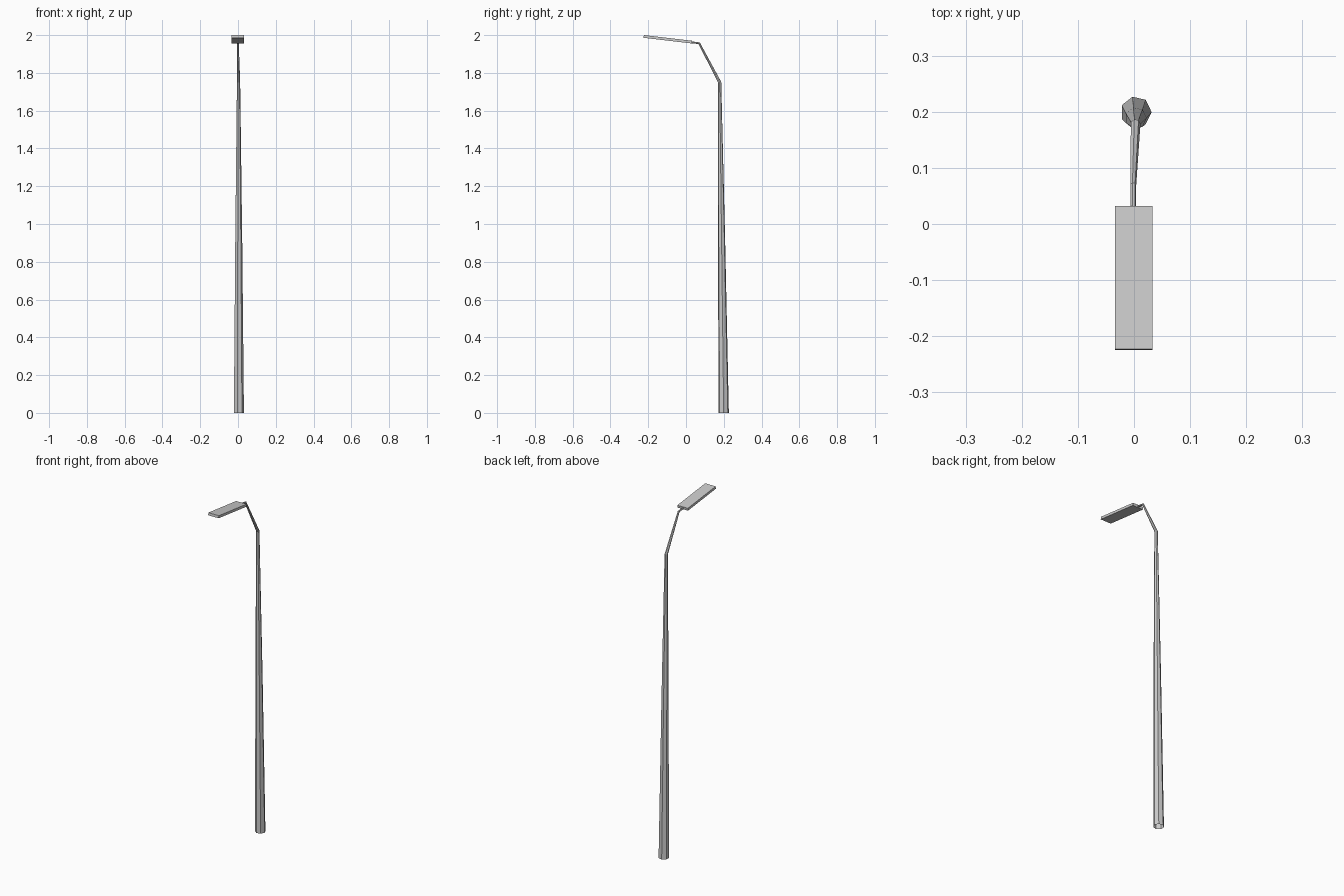
import bpy, bmesh
from math import sin, cos, pi, radians
from mathutils import Matrix, Vector

if "Cube" in bpy.data.objects:
    bpy.data.objects.remove(bpy.data.objects["Cube"])

SIDES = 7


def make_object(name, bm):
    bmesh.ops.recalc_face_normals(bm, faces=bm.faces[:])
    mesh = bpy.data.meshes.new(name)
    bm.to_mesh(mesh)
    bm.free()
    obj = bpy.data.objects.new(name, mesh)
    bpy.context.collection.objects.link(obj)
    return obj


def add_ring(bm, centre, radius, tilt):
    """Seven-sided ring, tilted about x so it faces along the pole."""
    t = radians(tilt)
    ring = []
    for i in range(SIDES):
        a = 2 * pi * i / SIDES
        offset = Vector((cos(a), sin(a) * cos(t), sin(a) * sin(t)))
        ring.append(bm.verts.new(Vector(centre) + radius * offset))
    return ring


# Tapered pole and bent arm: centre, radius, tilt of each ring
stations = [
    ((0.0034, 0.1995, 0.0), 0.028, 0),
    ((0.003, 0.1885, 0.9), 0.0195, 3),
    ((0.0025, 0.178, 1.75), 0.009, 14),
    ((-0.0015, 0.07, 1.957), 0.0055, 55),
    ((-0.0015, 0.02, 1.963), 0.005, 83),
]
bm = bmesh.new()
rings = [add_ring(bm, *s) for s in stations]
for low, high in zip(rings, rings[1:]):
    for i in range(SIDES):
        j = (i + 1) % SIDES
        bm.faces.new((low[i], low[j], high[j], high[i]))
bm.faces.new(rings[-1])
make_object("lamp_pole", bm)

# Flat lamp head, tipped up towards the front
bm = bmesh.new()
bmesh.ops.create_cube(
    bm, size=1,
    matrix=Matrix.Translation((-0.0005, -0.0965, 1.978))
    @ Matrix.Rotation(radians(-6.7), 4, 'X')
    @ Matrix.Diagonal((0.067, 0.2565, 0.0145, 1)))
make_object("lamp_head", bm)
